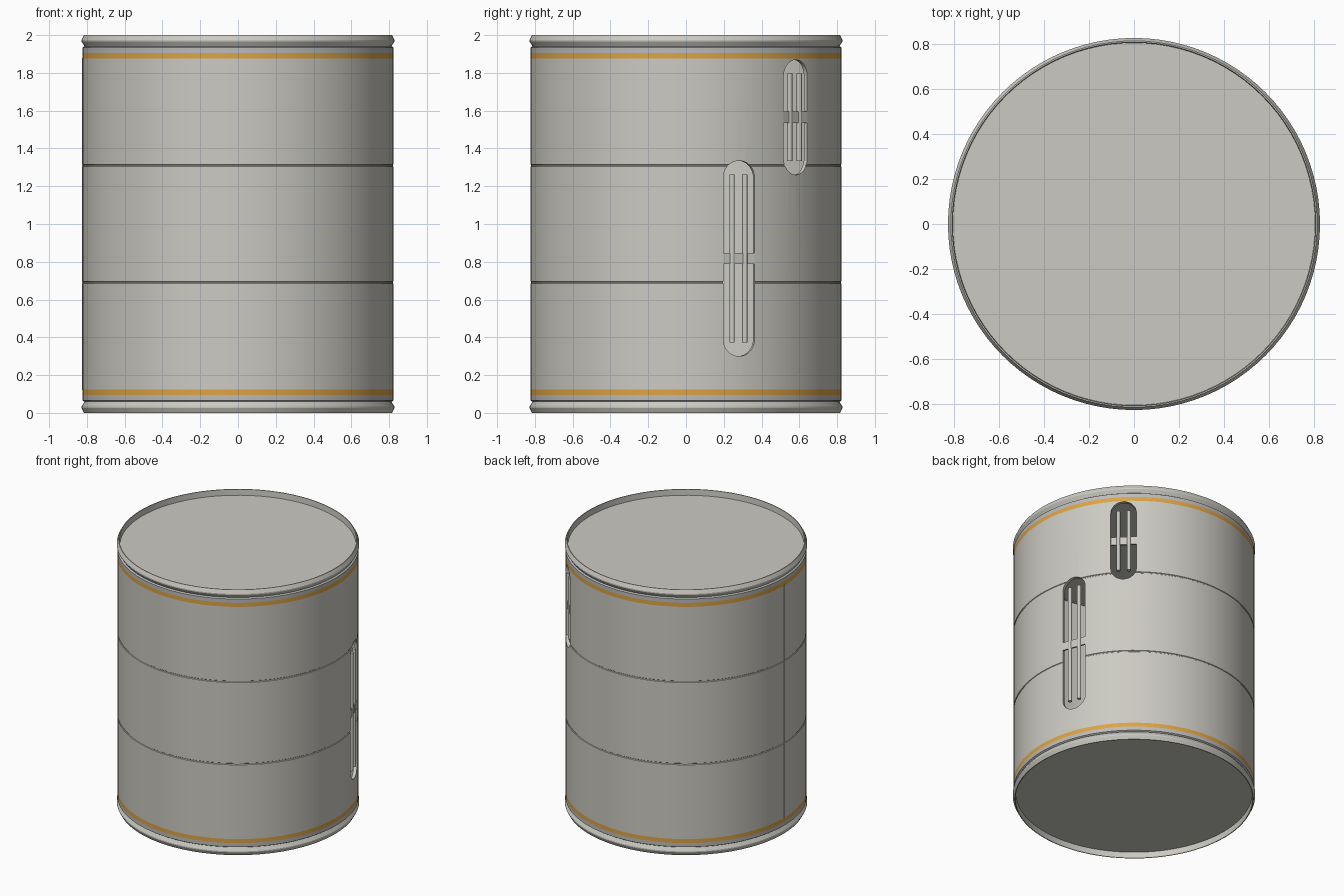
import bpy, bmesh, math
from mathutils import Matrix, Vector

if "Cube" in bpy.data.objects:
    bpy.data.objects.remove(bpy.data.objects["Cube"], do_unlink=True)

SEGMENTS = 96
R = 0.824        # outer wall radius
R_IN = 0.80      # inner wall radius


def material(name, color):
    m = bpy.data.materials.new(name)
    m.use_nodes = True
    m.diffuse_color = (*color, 1)
    m.node_tree.nodes["Principled BSDF"].inputs["Base Color"].default_value = (*color, 1)
    return m


grey = material("warm grey", (0.60, 0.59, 0.54))
gold = material("gold stripe", (0.72, 0.37, 0.06))
steel = material("steel grey", (0.50, 0.50, 0.49))


def finish(name, bm, mats=(grey,), smooth=True):
    bmesh.ops.recalc_face_normals(bm, faces=bm.faces)
    mesh = bpy.data.meshes.new(name)
    bm.to_mesh(mesh)
    bm.free()
    for m in mats:
        mesh.materials.append(m)
    ob = bpy.data.objects.new(name, mesh)
    bpy.context.collection.objects.link(ob)
    if smooth:
        smooth_by_angle(ob)
    return ob


def smooth_by_angle(ob):
    bpy.ops.object.select_all(action='DESELECT')
    ob.select_set(True)
    bpy.context.view_layer.objects.active = ob
    bpy.ops.object.shade_smooth_by_angle(angle=math.radians(20))


def lathe(name, profile, mats=(grey,), smooth=True):
    """Spin a closed (radius, z) profile around the z axis."""
    bm = bmesh.new()
    rings = []
    for i in range(SEGMENTS):
        a = math.tau * i / SEGMENTS
        rings.append([bm.verts.new((r * math.cos(a), r * math.sin(a), z)) for r, z in profile])
    n = len(profile)
    for i in range(SEGMENTS):
        p, q = rings[i], rings[(i + 1) % SEGMENTS]
        for j in range(n):
            k = (j + 1) % n
            bm.faces.new((p[j], q[j], q[k], p[k]))
    return finish(name, bm, mats, smooth)


def box(name, size, matrix, mats=(grey,)):
    bm = bmesh.new()
    bmesh.ops.create_cube(bm, size=1, matrix=matrix @ Matrix.Diagonal((*size, 1)))
    return finish(name, bm, mats, smooth=False)


def radial(angle, radius, z):
    """Frame whose x axis points outward at the given angle."""
    return Matrix.Rotation(angle, 4, 'Z') @ Matrix.Translation((radius, 0, z))


def capsule_cutter(angle, low, high, half):
    """Upright round-ended prism that pierces the wall."""
    outline = []
    for centre, start in ((high - half, 0), (low + half, math.pi)):
        for i in range(17):
            a = start + math.pi * i / 16
            outline.append((half * math.cos(a), centre + half * math.sin(a)))
    frame = radial(angle, 0.7, 0)
    bm = bmesh.new()
    face = bm.faces.new([bm.verts.new(frame @ Vector((0, y, z))) for y, z in outline])
    side = bmesh.ops.extrude_face_region(bm, geom=[face])
    verts = [v for v in side["geom"] if isinstance(v, bmesh.types.BMVert)]
    bmesh.ops.translate(bm, verts=verts, vec=frame.to_3x3() @ Vector((0.3, 0, 0)))
    cutter = finish("slot_cutter", bm, smooth=False)
    cutter.hide_render = True
    return cutter


# Drum wall: hollow shell with stripe edges and two thin grooves
lower = [(R_IN, 0.06), (0.815, 0.06), (R, 0.066), (R, 0.095), (R, 0.125)]
groove = [(R, 0.684), (R - 0.004, 0.687), (R - 0.004, 0.693), (R, 0.696)]
half_profile = lower + groove
profile = half_profile + [(r, 2 - z) for r, z in reversed(half_profile)]
wall = lathe("drum_wall", profile, (grey, gold, steel), smooth=False)

# Slots: angle, bottom, top of the opening
slots = {"long": (math.radians(20), 0.30, 1.335), "short": (math.radians(45), 1.26, 1.87)}
for angle, low, high in slots.values():
    cutter = capsule_cutter(angle, low, high, 0.088)
    mod = wall.modifiers.new("slot", 'BOOLEAN')
    mod.operation = 'DIFFERENCE'
    mod.solver = 'EXACT'
    mod.object = cutter
    bpy.context.view_layer.objects.active = wall
    bpy.ops.object.modifier_apply(modifier=mod.name)
    bpy.data.objects.remove(cutter, do_unlink=True)

# Stripe and end colours by height
for f in wall.data.polygons:
    height = min(f.center.z, 2 - f.center.z)
    outside = math.hypot(f.center.x, f.center.y) > 0.815
    f.material_index = 0
    if outside and 0.095 < height < 0.125:
        f.material_index = 1
    elif outside and height < 0.095:
        f.material_index = 2
smooth_by_angle(wall)

# Rolled rims and recessed end discs, mirrored top to bottom
rim = [(0.79, 0.062), (0.812, 0.060), (0.828, 0.034), (0.828, 0.026),
       (0.815, 0.0), (0.809, 0.0), (0.806, 0.05), (0.79, 0.05)]
for end in ("bottom", "top"):
    place = (lambda z: z) if end == "bottom" else (lambda z: 2 - z)
    lathe(end + "_rim", [(r, place(z)) for r, z in rim])
    bm = bmesh.new()
    bmesh.ops.create_cone(bm, cap_ends=True, segments=SEGMENTS, radius1=0.807, radius2=0.807,
                          depth=0.012, matrix=Matrix.Translation((0, 0, place(0.05))))
    finish(end + "_disc", bm)

# Sight gauges in the slots: two upright rods and a cross strap
for name, (angle, low, high) in slots.items():
    middle = (low + high) / 2
    for side, offset in (("left", 0.036), ("right", -0.036)):
        bm = bmesh.new()
        frame = radial(angle, 0.812, middle) @ Matrix.Translation((0, offset, 0))
        bmesh.ops.create_cone(bm, cap_ends=True, segments=16, radius1=0.014, radius2=0.014,
                              depth=high - low - 0.145, matrix=frame)
        finish(f"{name}_gauge_{side}_rod", bm)
    box(name + "_gauge_strap", (0.012, 0.174, 0.06), radial(angle, 0.812, middle))

# Vertical weld seam
box("weld_seam", (0.008, 0.014, 1.76), radial(math.pi, R - 0.001, 1.0))
